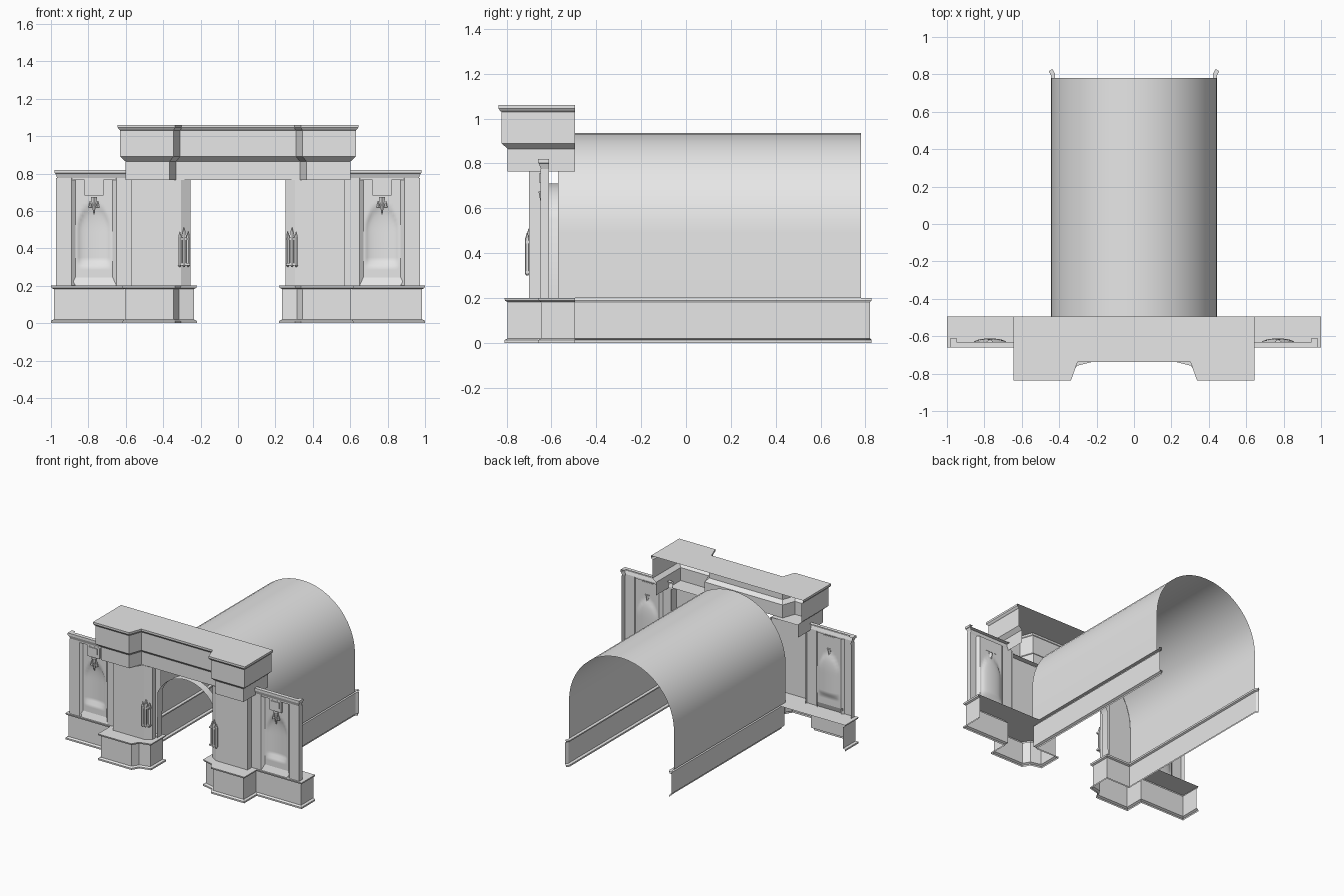
import bpy, bmesh
from math import sin, cos, pi, sqrt, asin
from mathutils import Vector

if "Cube" in bpy.data.objects:
    bpy.data.objects.remove(bpy.data.objects["Cube"])

stone = bpy.data.materials.new("pale_stone")
stone.use_nodes = True
stone.diffuse_color = (0.8, 0.8, 0.8, 1)
stone.node_tree.nodes["Principled BSDF"].inputs["Base Color"].default_value = (0.8, 0.8, 0.8, 1)


def finish(name, bm, mirror=True, smooth=False):
    mesh = bpy.data.meshes.new(name)
    bm.to_mesh(mesh)
    bm.free()
    mesh.materials.append(stone)
    for p in mesh.polygons:
        p.use_smooth = smooth
    obj = bpy.data.objects.new(name, mesh)
    bpy.context.collection.objects.link(obj)
    if mirror:
        obj.modifiers.new("both_sides", "MIRROR")
    return obj


def grid(bm, rows):
    """Skin a grid of points with quads."""
    vs = [[bm.verts.new(p) for p in row] for row in rows]
    for a, b in zip(vs, vs[1:]):
        for j in range(len(a) - 1):
            bm.faces.new((a[j], a[j + 1], b[j + 1], b[j]))


def offset(path, d):
    """Mitred offset of a plan path to its left."""
    pts = [Vector(p) for p in path]
    dirs = [(b - a).normalized() for a, b in zip(pts, pts[1:])]
    norms = [Vector((-v.y, v.x)) for v in dirs]
    out = []
    for i, p in enumerate(pts):
        n, m = norms[max(i - 1, 0)], norms[min(i, len(norms) - 1)]
        out.append(p + (n + m) * d / (1 + n.dot(m)))
    return out


def moulding(name, path, profile, cap=None):
    """Sweep an (offset, height) profile along a plan path, with an optional flat top."""
    bm = bmesh.new()
    cols = [[(q.x, q.y, z) for q in offset(path, d)] for d, z in profile]
    grid(bm, list(zip(*cols)))
    if cap:
        count, extra = cap
        z = profile[-1][1]
        top = cols[-1][:count] + [(x, y, z) for x, y in extra]
        face = bm.faces.new([bm.verts.new(p) for p in top])
        face.normal_update()
        if face.normal.z < 0:
            face.normal_flip()
    return finish(name, bm)


def sheet(name, points, shift, mirror=True, smooth=False):
    """Extrude a 3D polyline into an open sheet."""
    bm = bmesh.new()
    s = Vector(shift)
    grid(bm, [(Vector(p), Vector(p) + s) for p in points])
    return finish(name, bm, mirror, smooth)


def flat(name, points):
    bm = bmesh.new()
    bm.faces.new([bm.verts.new(p) for p in points])
    return finish(name, bm)


def add_box(bm, centre, size):
    r = bmesh.ops.create_cube(bm, size=1)
    bmesh.ops.scale(bm, vec=size, verts=r["verts"])
    bmesh.ops.translate(bm, vec=centre, verts=r["verts"])


def add_cone(bm, centre, r1, r2, depth, sides=6):
    r = bmesh.ops.create_cone(bm, cap_ends=True, segments=sides, radius1=r1, radius2=r2, depth=depth)
    bmesh.ops.translate(bm, vec=centre, verts=r["verts"])


# Plinth: wing, pier, jamb and tunnel skirting in one run
plinth = [(0.985, -0.495), (0.985, -0.645), (0.605, -0.645), (0.605, -0.795),
          (0.345, -0.795), (0.315, -0.745), (0.235, -0.725), (0.235, -0.57),
          (0.437, -0.57), (0.437, 0.80), (0.45, 0.82)]
moulding("plinth", plinth,
         [(0.015, 0), (0.015, 0.012), (0, 0.02), (0, 0.182), (0.012, 0.188), (0.015, 0.2), (-0.008, 0.2)])
flat("plinth_top", [(p.x, p.y, 0.2) for p in offset(plinth[:9], 0.012)] + [(0.437, -0.495, 0.2)])

# Tunnel vault
R, spring = 0.445, 0.49
vault = [(R, -0.57, 0.2)]
vault += [(R * cos(pi * i / 24), -0.57, spring + R * sin(pi * i / 24)) for i in range(25)]
vault.append((-R, -0.57, 0.2))
sheet("tunnel_vault", vault, (0, 1.35, 0), mirror=False, smooth=True)

# Tunnel end walls beside the doorway
wall = [(0.255, -0.57, 0.2), (R, -0.57, 0.2)]
wall += [(R * cos(a), -0.57, spring + R * sin(a)) for a in (0, 0.2, 0.4, 0.6)]
flat("end_wall", wall + [(0.255, -0.57, 0.755)])

# Doorway arch lining
ra, za = 0.26, 0.45
half = asin(0.24 / ra)
arch = [(-0.245, -0.63, 0.2)]
arch += [(ra * sin(half * k / 8), -0.63, za + ra * cos(half * k / 8)) for k in range(-8, 9)]
arch.append((0.245, -0.63, 0.2))
sheet("doorway_arch", arch, (0, 0.06, 0), mirror=False, smooth=True)

# Piers with a chamfered inner corner
pier = [(0.57, -0.63), (0.57, -0.70), (0.305, -0.70), (0.255, -0.67), (0.255, -0.63)]
sheet("pier", [(x, y, 0.2) for x, y in pier], (0, 0, 0.565))

# Lintel with projecting ends, open at the back
lintel = [(0.61, -0.495), (0.61, -0.803), (0.36, -0.803), (0.325, -0.705), (0, -0.705)]
moulding("lintel", lintel,
         [(-0.008, 0.765), (-0.008, 0.865), (0.02, 0.89), (0.02, 1.03), (0.026, 1.035),
          (0.033, 1.045), (0.033, 1.06)], cap=(5, [(0, -0.495)]))
flat("lintel_soffit", [(0.602, -0.795, 0.766), (0.602, -0.66, 0.766), (0.255, -0.66, 0.766),
                       (0.255, -0.70, 0.766), (0.32, -0.70, 0.766), (0.36, -0.795, 0.766)])

# Wing pilasters either side of the recess
recess = -0.632
sheet("outer_pilaster", [(0.972, -0.61, 0.2), (0.972, -0.648, 0.2), (0.89, -0.648, 0.2),
                         (0.87, recess, 0.2)], (0, 0, 0.575))
sheet("inner_pilaster", [(0.67, recess, 0.2), (0.65, -0.648, 0.2), (0.57, -0.648, 0.2)], (0, 0, 0.575))
sheet("recess_sill", [(0.65, -0.648, 0.2), (0.67, recess, 0.245)], (0.22, 0, 0))

# Recessed panel with a shallow rounded niche
bm = bmesh.new()
rows = []
for k in range(25):
    z = 0.24 + 0.535 * k / 24
    row = []
    for i in range(21):
        x = 0.67 + 0.2 * i / 20
        u = (x - 0.77) / 0.085
        v = max(0, z - 0.50) / 0.13
        depth = sqrt(max(0, 1 - u * u - v * v)) if z > 0.315 else 0
        row.append((x, recess + 0.02 * depth, z))
    rows.append(row)
grid(bm, rows)
bmesh.ops.reverse_faces(bm, faces=bm.faces[:])
finish("niche_panel", bm, smooth=True)

# Wing cornice
moulding("wing_cornice", [(0.965, -0.61), (0.965, -0.645), (0.57, -0.645)],
         [(0.002, 0.765), (0.002, 0.775), (0.011, 0.8), (0.015, 0.802), (0.015, 0.82), (-0.015, 0.82)])

# Carved plaque and hanging leaf above each niche
bm = bmesh.new()
add_box(bm, (0.77, -0.639, 0.725), (0.1, 0.018, 0.085))
add_box(bm, (0.77, -0.645, 0.735), (0.07, 0.018, 0.045))
add_cone(bm, (0.77, -0.638, 0.655), 0.012, 0.02, 0.04)
add_cone(bm, (0.77, -0.638, 0.605), 0.003, 0.012, 0.05)
for side in (-1, 1):
    add_cone(bm, (0.77 + 0.02 * side, -0.638, 0.635), 0.011, 0.003, 0.035)
finish("carved_plaque", bm)

# Wall lamps on the inner pier corners
bm = bmesh.new()
for x, y in ((0.265, -0.69), (0.288, -0.708), (0.311, -0.708)):
    add_cone(bm, (x, y, 0.385), 0.011, 0.011, 0.15)
    add_cone(bm, (x, y, 0.475), 0.011, 0.002, 0.03)
    add_cone(bm, (x, y, 0.305), 0.004, 0.011, 0.01)
add_box(bm, (0.288, -0.698, 0.45), (0.062, 0.034, 0.012))
add_box(bm, (0.288, -0.698, 0.315), (0.062, 0.034, 0.012))
add_cone(bm, (0.288, -0.70, 0.485), 0.016, 0.003, 0.05)
finish("wall_lamp", bm)
